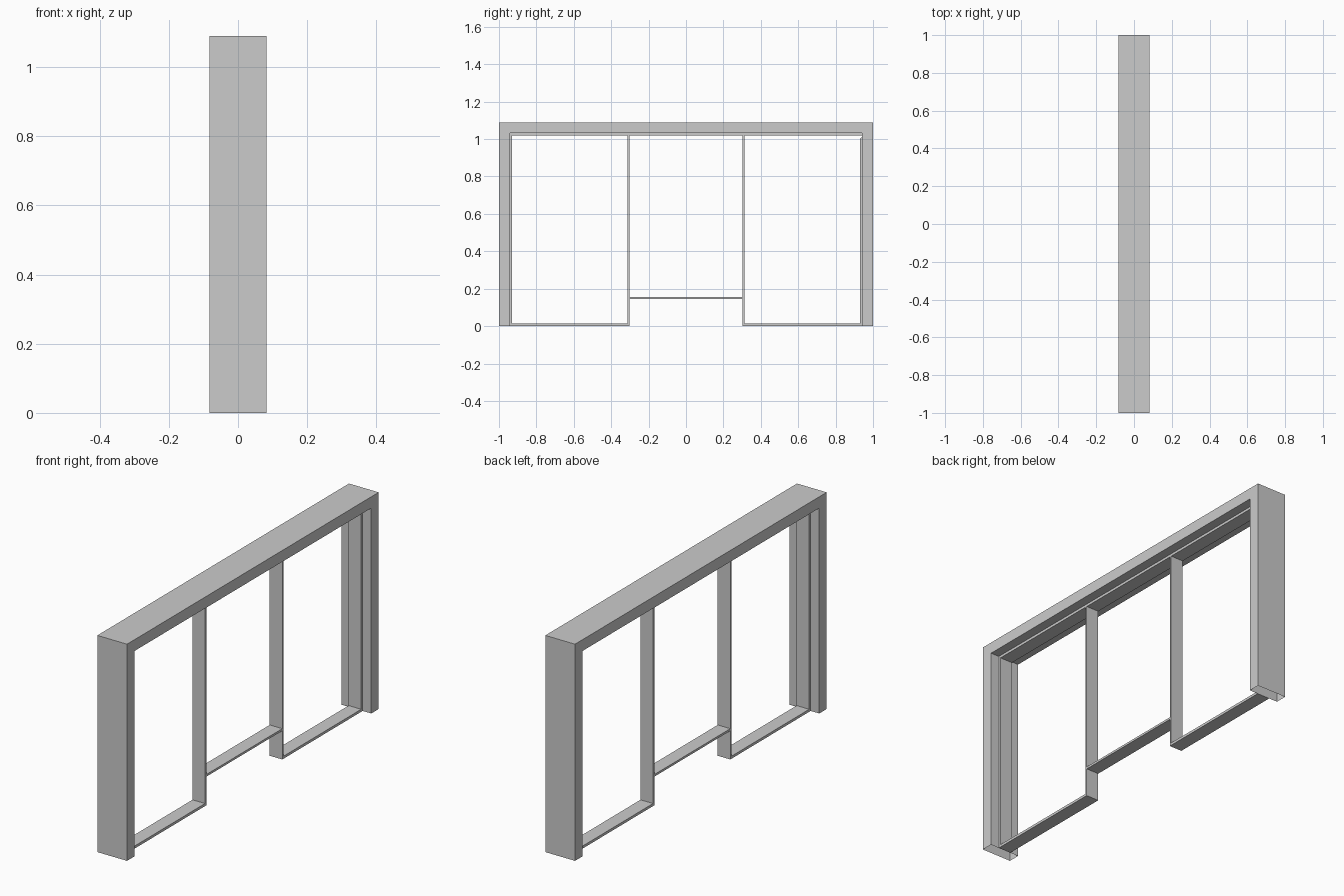
import bpy, bmesh

if "Cube" in bpy.data.objects:
    bpy.data.objects.remove(bpy.data.objects["Cube"])

FRAME_HALF = 0.0826   # half depth of the outer casing
LINER_HALF = 0.035    # half depth of the thin inner frame


def extrude_profile(name, points, half, open_bottom=False):
    """Extrude a (y, z) outline symmetrically along x."""
    bm = bmesh.new()
    face = bm.faces.new([bm.verts.new((-half, y, z)) for y, z in points])
    result = bmesh.ops.extrude_face_region(bm, geom=[face], use_keep_orig=True)
    moved = [v for v in result["geom"] if isinstance(v, bmesh.types.BMVert)]
    bmesh.ops.translate(bm, verts=moved, vec=(2 * half, 0, 0))
    bmesh.ops.recalc_face_normals(bm, faces=bm.faces)
    if open_bottom:
        under = [f for f in bm.faces if all(abs(v.co.z) < 1e-5 for v in f.verts)]
        bmesh.ops.delete(bm, geom=under, context='FACES')
    mesh = bpy.data.meshes.new(name)
    bm.to_mesh(mesh)
    bm.free()
    obj = bpy.data.objects.new(name, mesh)
    bpy.context.collection.objects.link(obj)
    return obj


def bar(name, y0, y1, z0, z1):
    return extrude_profile(name, [(y0, z0), (y1, z0), (y1, z1), (y0, z1)], LINER_HALF)


# Outer casing: two jambs and header, open underneath
extrude_profile("outer_casing",
                [(-1, 0), (-1, 1.09), (1, 1.09), (1, 0),
                 (0.941, 0), (0.941, 1.033), (-0.941, 1.033), (-0.941, 0)],
                FRAME_HALF, open_bottom=True)

# Thin liner along the inside of the casing
bar("top_liner", -0.941, 0.941, 1.02, 1.033)
bar("left_liner", -0.941, -0.929, 0, 1.02)
extrude_profile("right_liner",
                [(0.929, 0), (0.941, 0), (0.941, 1.01), (0.929, 1.002)], LINER_HALF)

# Mullions and side sills
for side, label in ((-1, "left"), (1, "right")):
    bar(label + "_mullion", *sorted((side * 0.302, side * 0.312)), 0, 1.02)
    bar(label + "_sill", *sorted((side * 0.312, side * 0.929)), 0, 0.013)

# Raised sill of the centre opening
bar("centre_sill", -0.302, 0.302, 0.144, 0.155)
